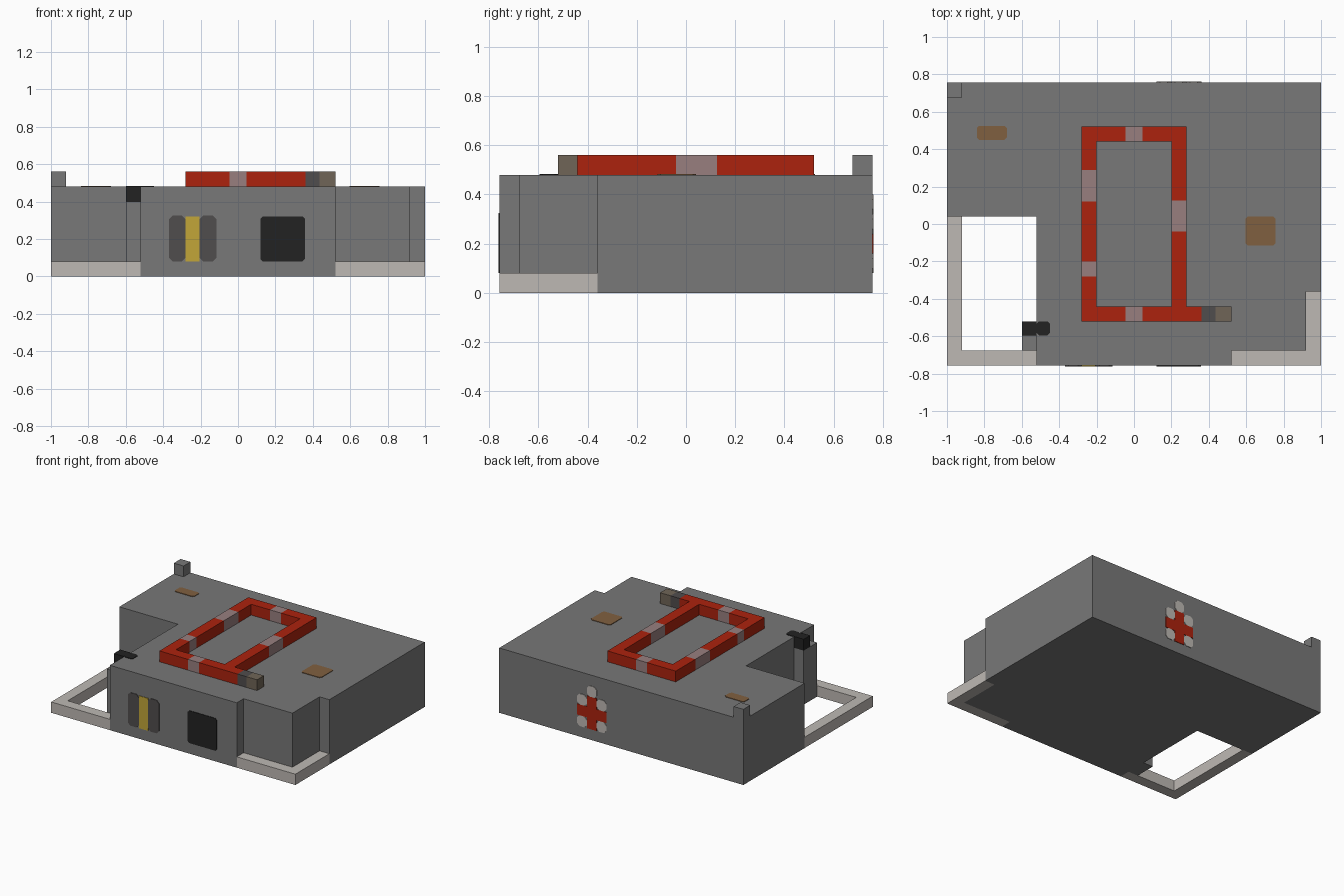
import bpy, bmesh
from mathutils import Vector

cube = bpy.data.objects.get("Cube")
if cube:
    bpy.data.objects.remove(cube, do_unlink=True)


def material(name, *srgb):
    """Flat colour given as 0-255 sRGB, stored as linear."""
    col = [((c / 255 + 0.055) / 1.055) ** 2.4 for c in srgb] + [1]
    m = bpy.data.materials.new(name)
    m.diffuse_color = col
    m.use_nodes = True
    node = m.node_tree.nodes["Principled BSDF"]
    node.inputs["Base Color"].default_value = col
    node.inputs["Roughness"].default_value = 0.9
    return m


GREY = material("wall grey", 120, 120, 120)
RED = material("red", 172, 34, 13)
PALE = material("pale stone", 190, 185, 180)
PINK = material("dusty pink", 152, 127, 127)
BROWN = material("rust brown", 128, 96, 64)
YELLOW = material("yellow", 194, 166, 56)
CHARCOAL = material("charcoal", 80, 77, 77)
BLACK = material("black", 34, 34, 34)
TAUPE = material("taupe", 112, 101, 87)


def prism(name, pts, depth, mat):
    """Extrude a closed outline of 3D points along the depth vector."""
    bm = bmesh.new()
    face = bm.faces.new([bm.verts.new(p) for p in pts])
    new = bmesh.ops.extrude_face_region(bm, geom=[face])["geom"]
    bmesh.ops.translate(bm, vec=depth,
                        verts=[v for v in new if isinstance(v, bmesh.types.BMVert)])
    bmesh.ops.recalc_face_normals(bm, faces=bm.faces)
    mesh = bpy.data.meshes.new(name)
    bm.to_mesh(mesh)
    bm.free()
    mesh.materials.append(mat)
    obj = bpy.data.objects.new(name, mesh)
    bpy.context.collection.objects.link(obj)
    return obj


def box(name, x0, x1, y0, y1, z0, z1, mat):
    pts = [(x0, y0, z0), (x1, y0, z0), (x1, y1, z0), (x0, y1, z0)]
    return prism(name, pts, Vector((0, 0, z1 - z0)), mat)


def plate(name, side, u0, u1, v0, v1, mat, cut=0.012, thick=0.004):
    """Thin painted panel with clipped corners on the front, back or roof."""
    c = cut
    outline = [(u0 + c, v0), (u1 - c, v0), (u1, v0 + c), (u1, v1 - c),
               (u1 - c, v1), (u0 + c, v1), (u0, v1 - c), (u0, v0 + c)]
    if not c:
        outline = [(u0, v0), (u1, v0), (u1, v1), (u0, v1)]
    if side == "roof":
        return prism(name, [(u, v, H) for u, v in outline], Vector((0, 0, thick)), mat)
    s = -1 if side == "front" else 1
    return prism(name, [(u, s * D, v) for u, v in outline], Vector((0, s * thick, 0)), mat)


D, H, W = 0.757, 0.48, 0.08     # half depth, roof height, module width
IN = D - W

# Main building with an open yard at one corner and a notch at the other
plan = [(-0.52, -D), (0.52, -D), (0.52, -IN), (0.92, -IN), (0.92, -0.36), (1, -0.36),
        (1, D), (-1, D), (-1, 0.04), (-0.52, 0.04)]
prism("building", [(x, y, 0) for x, y in plan], Vector((0, 0, H)), GREY)
box("rear_corner_post", -1, -0.92, IN, D, H, 0.56, GREY)

# Low kerbs around the yard and the notch
yard = [(-1, -D), (-0.52, -D), (-0.52, -IN), (-0.92, -IN), (-0.92, 0.04), (-1, 0.04)]
notch = [(0.52, -D), (1, -D), (1, -0.36), (0.92, -0.36), (0.92, -IN), (0.52, -IN)]
for name, outline in (("yard_kerb", yard), ("notch_kerb", notch)):
    prism(name, [(x, y, 0) for x, y in outline], Vector((0, 0, W)), PALE)

# Yard post with black lamp
box("yard_post", -0.6, -0.52, -IN, -0.52, 0, 0.4, GREY)
box("lamp", -0.6, -0.52, -0.595, -0.52, 0.4, H + 0.004, BLACK)
plate("lamp_mount", "roof", -0.52, -0.45, -0.595, -0.52, BLACK)


# Roof pipe: each run is a list of cut positions with the colour that follows
def pipe_run(name, axis, fixed, stops, mats):
    for i, mat in enumerate(mats):
        a, b = stops[i], stops[i + 1]
        span = (a, b, fixed, fixed + W) if axis == "x" else (fixed, fixed + W, a, b)
        box(f"{name}_{i + 1}", *span, H, 0.56, mat)


pipe_run("pipe_back", "x", 0.44, [-0.28, -0.045, 0.045, 0.28], [RED, PINK, RED])
pipe_run("pipe_front", "x", -0.52, [-0.28, -0.045, 0.045, 0.36, 0.435, 0.52],
         [RED, PINK, RED, CHARCOAL, TAUPE])
pipe_run("pipe_right", "y", -0.28, [-0.44, -0.28, -0.2, 0.12, 0.29, 0.44],
         [RED, PINK, RED, PINK, RED])
pipe_run("pipe_left", "y", 0.2, [-0.44, -0.04, 0.125, 0.44], [RED, PINK, RED])

# Roof patches
plate("roof_patch_small", "roof", -0.84, -0.68, 0.45, 0.525, BROWN)
plate("roof_patch_large", "roof", 0.595, 0.757, -0.115, 0.04, BROWN)

# Front door panels and window
plate("door_panel_right", "front", -0.37, -0.28, 0.08, 0.325, CHARCOAL, 0.02)
plate("door_panel_left", "front", -0.205, -0.115, 0.08, 0.325, CHARCOAL, 0.02)
plate("door_stripe", "front", -0.28, -0.205, 0.08, 0.32, YELLOW, 0)
plate("window", "front", 0.12, 0.357, 0.08, 0.32, BLACK)

# Back cross made of square tiles, pale at the corners and above
for col in range(3):
    for row in range(4):
        if row == 3 and col != 1:
            continue
        red = row < 3 and (col == 1 or row == 1)
        u, v = 0.12 + W * col, W + W * row
        plate(f"cross_tile_{col}_{row}", "back", u, u + W, v, v + W,
              RED if red else PALE, 0 if red else 0.02)
